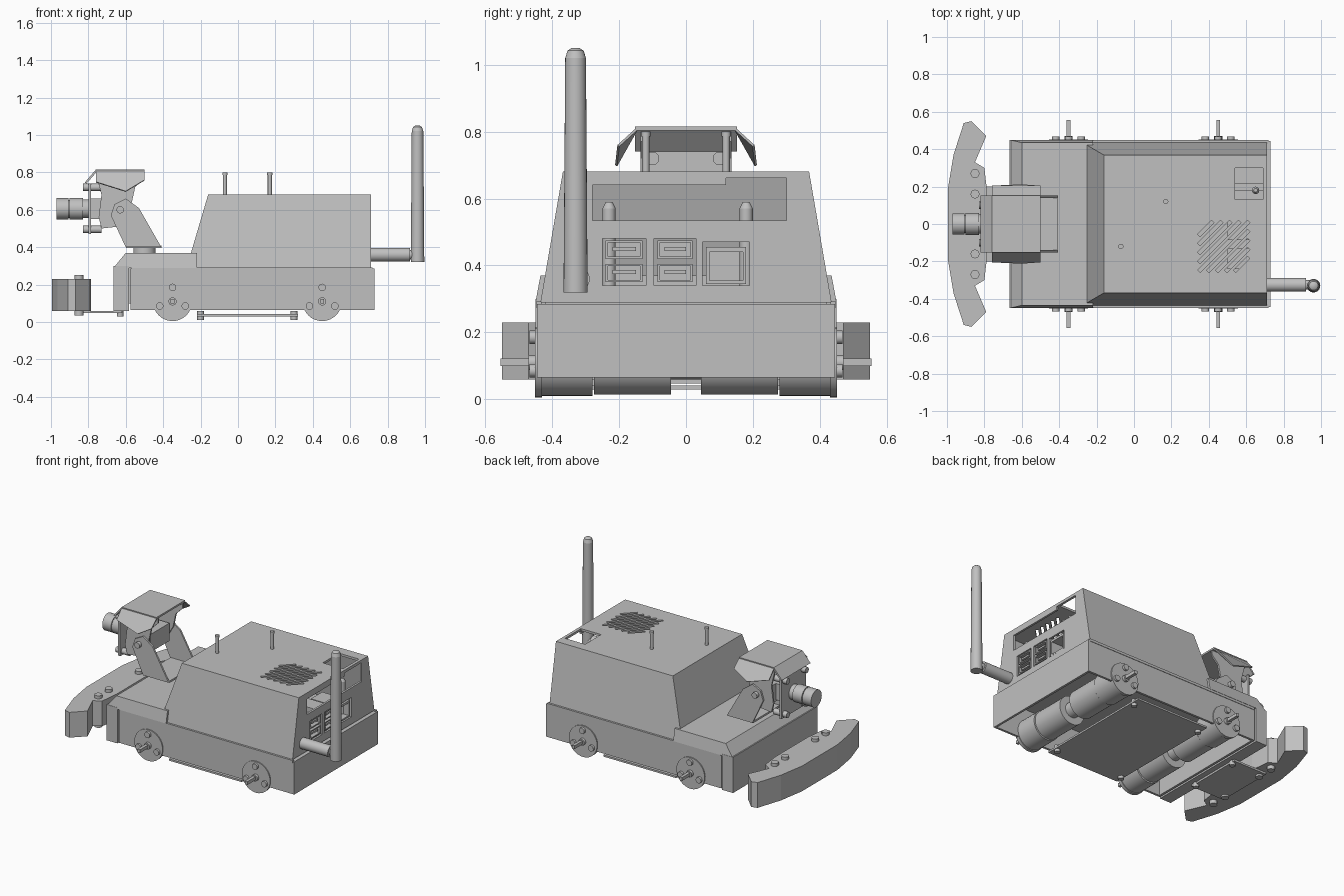
import bpy, bmesh, math
from mathutils import Matrix, Vector

cube = bpy.data.objects.get("Cube")
if cube:
    bpy.data.objects.remove(cube, do_unlink=True)

grey = bpy.data.materials.new("plain grey")
grey.use_nodes = True
COLOUR = (0.53, 0.53, 0.53, 1)
grey.diffuse_color = COLOUR
grey.node_tree.nodes["Principled BSDF"].inputs["Base Color"].default_value = COLOUR


def finish(name, bm, smooth=False):
    bmesh.ops.recalc_face_normals(bm, faces=bm.faces)
    me = bpy.data.meshes.new(name)
    bm.to_mesh(me)
    bm.free()
    me.materials.append(grey)
    ob = bpy.data.objects.new(name, me)
    bpy.context.collection.objects.link(ob)
    if smooth:
        bpy.ops.object.select_all(action='DESELECT')
        ob.select_set(True)
        bpy.context.view_layer.objects.active = ob
        bpy.ops.object.shade_smooth_by_angle(angle=math.radians(35))
    return ob


def loft(name, a, b):
    """Closed solid between two matching polygons."""
    bm = bmesh.new()
    va, vb = [bm.verts.new(p) for p in a], [bm.verts.new(p) for p in b]
    bm.faces.new(va)
    bm.faces.new(vb[::-1])
    for i in range(len(a)):
        j = (i + 1) % len(a)
        bm.faces.new((va[i], vb[i], vb[j], va[j]))
    return finish(name, bm)


def rect(x0, x1, y, z, y0=None):
    y0 = -y if y0 is None else y0
    return [(x0, y0, z), (x1, y0, z), (x1, y, z), (x0, y, z)]


def box(name, x0, x1, y0, y1, z0, z1):
    return loft(name, rect(x0, x1, y1, z0, y0), rect(x0, x1, y1, z1, y0))


def plate_xz(name, pts, y0, y1):
    return loft(name, [(x, y0, z) for x, z in pts], [(x, y1, z) for x, z in pts])


def slab(name, pts, z0, z1):
    return loft(name, [(x, y, z0) for x, y in pts], [(x, y, z1) for x, y in pts])


def rod(name, p, q, r, n=24, r2=None):
    p, q = Vector(p), Vector(q)
    bm = bmesh.new()
    rot = (q - p).to_track_quat('Z', 'Y').to_matrix().to_4x4()
    bmesh.ops.create_cone(bm, cap_ends=True, segments=n, radius1=r,
                          radius2=r if r2 is None else r2, depth=(q - p).length,
                          matrix=Matrix.Translation((p + q) / 2) @ rot)
    return finish(name, bm, True)


def cut(ob, tool):
    """Subtract one solid from ob and keep the result."""
    tool.hide_render = True
    mod = ob.modifiers.new("cut", 'BOOLEAN')
    mod.operation, mod.solver, mod.object = 'DIFFERENCE', 'EXACT', tool
    dg = bpy.context.evaluated_depsgraph_get()
    me = bpy.data.meshes.new_from_object(ob.evaluated_get(dg))
    ob.modifiers.clear()
    if me.polygons:
        ob.data = me
    bpy.data.objects.remove(tool, do_unlink=True)


# Chassis open below, front panel and sloping front deck
chassis = box("chassis", -0.575, 0.73, -0.445, 0.445, 0.065, 0.285)
cut(chassis, box("cutter", -0.56, 0.715, -0.43, 0.43, 0.0, 0.27))
box("front_panel", -0.665, -0.582, -0.45, 0.45, 0.06, 0.3)
box("chassis_neck", -0.59, -0.57, -0.42, 0.42, 0.1, 0.3)
loft("front_deck", rect(-0.665, -0.22, 0.45, 0.29), rect(-0.6, -0.22, 0.435, 0.37))
for s in (-1, 1):
    box("side_seam", -0.57, 0.72, s * 0.44 - 0.008, s * 0.44 + 0.008, 0.275, 0.292)

# Cabin walls: sloping front and sides, roof and rear panel
Z0, Z1, YB, YT, T = 0.29, 0.68, 0.435, 0.368, 0.014
loft("cabin_front", [(-0.275, -YB, Z0), (-0.275, YB, Z0), (-0.16, YT, Z1), (-0.16, -YT, Z1)],
     [(-0.26, -YB, Z0), (-0.26, YB, Z0), (-0.145, YT, Z1), (-0.145, -YT, Z1)])
for s in (-1, 1):
    side = [(-0.275, YB, Z0), (0.71, YB, Z0), (0.71, YT, Z1), (-0.16, YT, Z1)]
    loft("cabin_side", [(x, s * y, z) for x, y, z in side],
         [(x, s * (y - T), z) for x, y, z in side])
rear = [(-YB, Z0), (YB, Z0), (YT, Z1), (-YT, Z1)]
back_wall = loft("cabin_back", [(0.696, y, z) for y, z in rear], [(0.71, y, z) for y, z in rear])
roof = box("cabin_roof", -0.16, 0.71, -YT, YT, Z1 - T, Z1 + 0.001)

# Port windows, rear slot, roof notch and diagonal vents
for y0, y1, z0, z1 in ((-0.25, -0.12, 0.34, 0.48), (-0.095, 0.03, 0.34, 0.48),
                       (0.05, 0.19, 0.34, 0.47), (-0.28, 0.3, 0.535, 0.64),
                       (0.12, 0.3, 0.6, 0.662)):
    cut(back_wall, box("cutter", 0.65, 0.75, y0, y1, z0, z1))
cut(roof, box("cutter", 0.54, 0.69, 0.13, 0.3, 0.6, 0.75))
for i in range(-4, 5):
    half = 0.19 - 0.034 * abs(i)
    mid = Vector((0.48 + 0.024 * i, -0.12 - 0.024 * i))
    along, side = Vector((0.7, 0.7)) * half, Vector((0.7, -0.7)) * 0.009
    quad = [mid - along - side, mid + along - side, mid + along + side, mid - along + side]
    cut(roof, slab("cutter", quad, 0.6, 0.75))

# Ports behind the windows, and standoffs on the board
box("circuit_board", 0.0, 0.69, -0.27, 0.22, 0.325, 0.338)
for y0, y1 in ((-0.24, -0.13), (-0.085, 0.02)):
    for z in (0.35, 0.42):
        port = box("port", 0.5, 0.705, y0, y1, z, z + 0.055)
        cut(port, box("cutter", 0.6, 0.75, y0 + 0.007, y1 - 0.007, z + 0.007, z + 0.048))
        box("port_tongue", 0.55, 0.7, y0 + 0.02, y1 - 0.02, z + 0.024, z + 0.036)
socket = box("network_socket", 0.5, 0.705, 0.06, 0.18, 0.345, 0.455)
cut(socket, box("cutter", 0.6, 0.75, 0.07, 0.17, 0.355, 0.44))
for y in (-0.23, 0.18):
    rod("standoff", (0.65, y, 0.33), (0.65, y, 0.57), 0.02, 12)
    rod("standoff_head", (0.65, y, 0.57), (0.65, y, 0.59), 0.02, 12, 0.01)

# Roof posts
for x, y in ((-0.07, -0.12), (0.17, 0.12)):
    rod("roof_post", (x, y, 0.67), (x, y, 0.785), 0.011, 12)
    rod("roof_post_cap", (x, y, 0.785), (x, y, 0.8), 0.014, 12)

# Antenna
rod("antenna_mount", (0.7, -0.325, 0.36), (0.92, -0.325, 0.36), 0.037)
rod("antenna_neck", (0.9, -0.325, 0.36), (0.96, -0.325, 0.36), 0.025)
rod("antenna", (0.96, -0.33, 0.32), (0.96, -0.33, 1.02), 0.036, 24, 0.031)
rod("antenna_shoulder", (0.96, -0.33, 1.02), (0.96, -0.33, 1.042), 0.031, 24, 0.024)
rod("antenna_tip", (0.96, -0.33, 1.042), (0.96, -0.33, 1.05), 0.024, 24, 0.012)

# Rollers, wheel plates, bolts and axles
for x in (-0.35, 0.45):
    for s in (-1, 1):
        rod("roller", (x, s * 0.28, 0.11), (x, s * 0.435, 0.11), 0.1, 32)
        rod("motor", (x, s * 0.045, 0.11), (x, s * 0.275, 0.11), 0.095, 32)
        rod("wheel_plate", (x, s * 0.43, 0.11), (x, s * 0.452, 0.11), 0.105, 32)
        rod("hub", (x, s * 0.45, 0.11), (x, s * 0.47, 0.11), 0.022, 12)
        box("axle_blade", x - 0.01, x + 0.01, s * 0.505 - 0.05, s * 0.505 + 0.05, 0.1, 0.122)
        for a in (90, 205, 335):
            bx, bz = x + 0.075 * math.cos(math.radians(a)), 0.115 + 0.07 * math.sin(math.radians(a))
            rod("bolt", (bx, s * 0.44, bz), (bx, s * 0.467, bz), 0.02, 12)
    rod("centre_shaft", (x, -0.06, 0.11), (x, 0.06, 0.11), 0.05)

# Underside tray
box("tray", -0.22, 0.32, -0.42, 0.42, 0.03, 0.042)
for x in (-0.2, 0.3):
    for y in (-0.36, 0.36):
        rod("tray_bolt", (x, y, 0.012), (x, y, 0.06), 0.018, 12)

# Curved bumper with link plate and bolts
outer = [(-0.79, 0.47), (-0.87, 0.55), (-0.91, 0.54), (-0.965, 0.37), (-0.995, 0.19)]
inner = [(-0.85, 0.33), (-0.8, 0.3), (-0.785, 0.17)]
outline = outer + [(x, -y) for x, y in outer[::-1]]
outline += [(x, -y) for x, y in inner] + inner[::-1]
slab("bumper", outline, 0.06, 0.23)
slab("bumper_link", [(-0.87, -0.2), (-0.87, 0.2), (-0.62, 0.2), (-0.62, -0.2)], 0.047, 0.06)
for s in (-1, 1):
    for y in (0.16, 0.27):
        rod("bumper_bolt", (-0.85, s * y, 0.035), (-0.85, s * y, 0.25), 0.024, 12)
    rod("link_bolt", (-0.63, s * 0.17, 0.03), (-0.63, s * 0.17, 0.07), 0.018, 12)

# Head swivel and side brackets
rod("swivel_disc", (-0.5, 0, 0.36), (-0.5, 0, 0.395), 0.06)
box("bracket_base", -0.6, -0.41, -0.14, 0.14, 0.395, 0.408)
arm = [(-0.41, 0.4), (-0.6, 0.4), (-0.68, 0.57), (-0.66, 0.63), (-0.6, 0.66), (-0.53, 0.61)]
cheek = [(-0.745, 0.56), (-0.73, 0.5), (-0.64, 0.51), (-0.57, 0.63), (-0.55, 0.72),
         (-0.5, 0.77), (-0.5, 0.8), (-0.76, 0.8), (-0.73, 0.68)]
for s in (-1, 1):
    plate_xz("bracket_arm", arm, s * 0.14, s * 0.152)
    plate_xz("head_cheek", cheek, s * 0.124, s * 0.136)
    rod("pivot_bolt", (-0.63, s * 0.12, 0.6), (-0.63, s * 0.175, 0.6), 0.02, 12)
    # hood side flap
    flap = [(-0.5, 0.15, 0.81), (-0.76, 0.15, 0.81), (-0.76, 0.205, 0.75),
            (-0.6, 0.212, 0.7), (-0.5, 0.205, 0.76)]
    loft("hood_flap", [(x, s * y, z) for x, y, z in flap],
         [(x, s * (y - 0.006), z - 0.004) for x, y, z in flap])
box("servo", -0.71, -0.58, -0.1, 0.1, 0.54, 0.66)

# Hood and camera
hood = [(-0.5, 0.815), (-0.76, 0.815), (-0.82, 0.745), (-0.81, 0.74), (-0.755, 0.803), (-0.5, 0.803)]
plate_xz("hood", hood, -0.152, 0.152)
box("camera_plate", -0.8, -0.785, -0.13, 0.13, 0.47, 0.74)
box("camera_mount", -0.79, -0.7, -0.06, 0.06, 0.55, 0.66)
for y in (-0.1, 0.1):
    for z in (0.495, 0.72):
        rod("camera_screw", (-0.83, y, z), (-0.73, y, z), 0.02, 12)
for x0, x1, r in ((-0.97, -0.905, 0.057), (-0.91, -0.895, 0.048), (-0.9, -0.83, 0.058), (-0.84, -0.79, 0.05)):
    rod("lens", (x0, 0, 0.605), (x1, 0, 0.605), r, 32)
